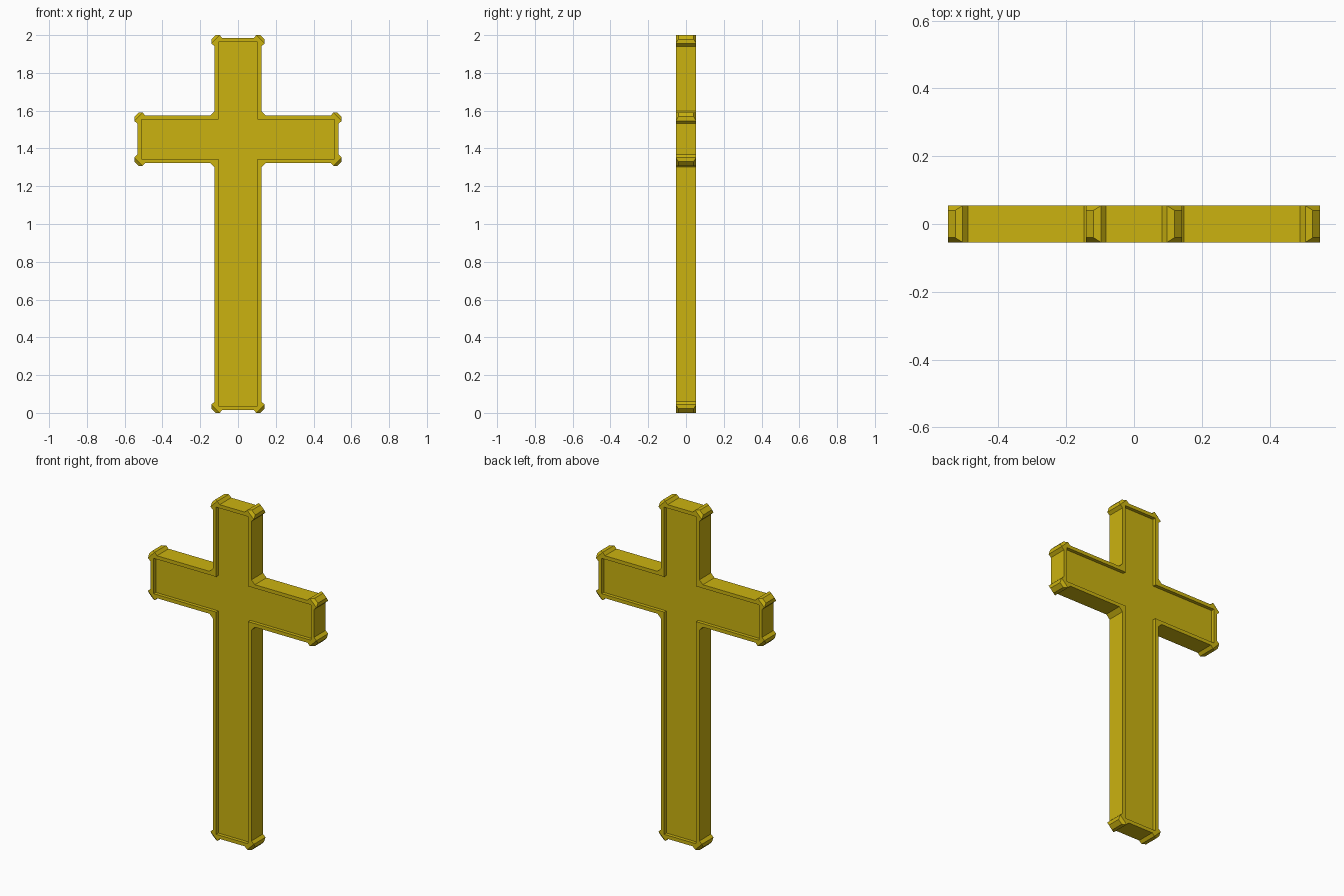
import bpy
import bmesh
from mathutils import Vector

if "Cube" in bpy.data.objects:
    bpy.data.objects.remove(bpy.data.objects["Cube"], do_unlink=True)

HALF = 0.125            # half width of every limb
ARM, BAR = 0.533, 1.449  # arm reach and crossbar height
BOTTOM, TOP = 0.016, 1.984
DEPTH, FLOOR = 0.054, 0.034  # half thickness at the rim and at the panel
KNOB, RIM, FILLET = 0.016, 0.021, 0.023

gold = bpy.data.materials.new("gold yellow")
gold.use_nodes = True
gold.diffuse_color = (0.6, 0.45, 0.005, 1)
gold.node_tree.nodes["Principled BSDF"].inputs["Base Color"].default_value = gold.diffuse_color


def left(v):
    return Vector((-v.y, v.x))


# Plain cross outline, counter-clockwise: right half, then mirrored left half
right = [(HALF, BOTTOM), (HALF, BAR - HALF), (ARM, BAR - HALF),
         (ARM, BAR + HALF), (HALF, BAR + HALF), (HALF, TOP)]
corners = [Vector(p) for p in right + [(-x, z) for x, z in reversed(right)]]

# Decorated rim outline, inner panel outline and the knob positions
rim, panel, knobs = [], [], []
for i, c in enumerate(corners):
    a = (c - corners[i - 1]).normalized()
    b = (corners[(i + 1) % len(corners)] - c).normalized()
    panel.append(c + RIM * (left(a) + left(b)))
    if left(a).dot(b) > 0:      # outer corner carries a knob
        rim += [c - 0.043 * a, c - 0.028 * a - KNOB * b]
        knobs.append((len(rim) - 1, a, b))
        rim += [c + KNOB * a + 0.028 * b, c + 0.043 * b]
    else:                       # inner corner is filled diagonally
        rim += [c - FILLET * a, c + FILLET * b]

bm = bmesh.new()


def ring(points, y):
    verts = [bm.verts.new((p.x, y, p.y)) for p in points]
    edges = [bm.edges.new((verts[i - 1], v)) for i, v in enumerate(verts)]
    return verts, edges


def wall(one, two, skip=()):
    for i in range(len(one)):
        j = (i + 1) % len(one)
        if i not in skip:
            bm.faces.new((one[i], one[j], two[j], two[i]))


# Raised rim and sunken panel on both sides
rims = []
for side in (-1, 1):
    outer, outer_edges = ring(rim, side * DEPTH)
    inner, inner_edges = ring(panel, side * DEPTH)
    floor, _ = ring(panel, side * FLOOR)
    bmesh.ops.triangle_fill(bm, edges=outer_edges + inner_edges, use_beauty=True)
    wall(inner, floor)
    bm.faces.new(floor)
    rims.append(outer)

# Side walls, left open where the knobs sit
wall(rims[0], rims[1], [k for k, a, b in knobs])

# Tapered knob caps
for k, a, b in knobs:
    base = [rims[0][k], rims[0][k + 1], rims[1][k + 1], rims[1][k]]
    tip = []
    for v, move in zip(base, (a, -b, -b, a)):
        tip.append(bm.verts.new((v.co.x + 0.022 * move.x, v.co.y * 0.75,
                                 v.co.z + 0.022 * move.y)))
    wall(base, tip)
    bm.faces.new(tip)

bmesh.ops.recalc_face_normals(bm, faces=bm.faces)
mesh = bpy.data.meshes.new("cross")
bm.to_mesh(mesh)
bm.free()
mesh.materials.append(gold)
cross = bpy.data.objects.new("cross", mesh)
bpy.context.collection.objects.link(cross)
